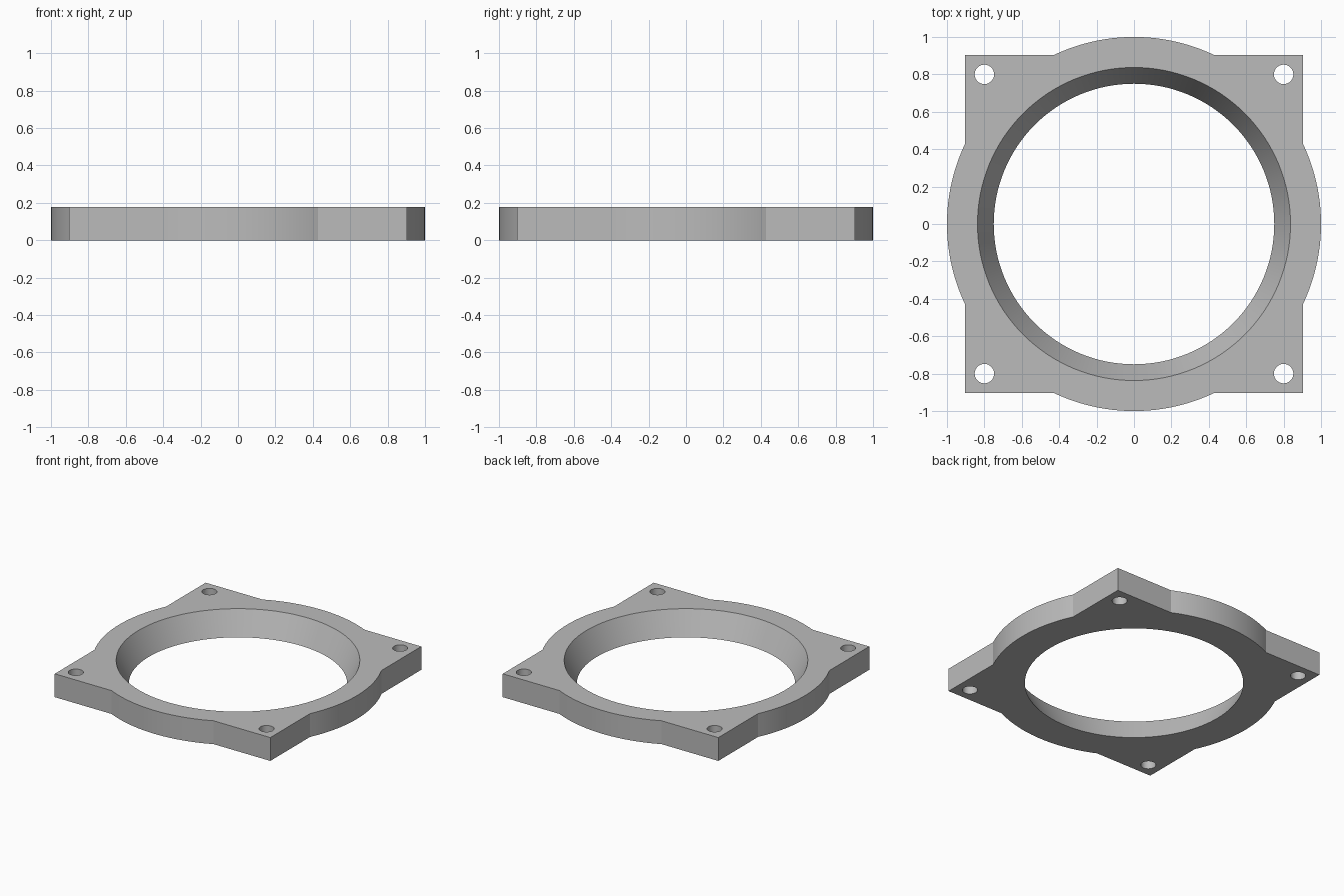
import bpy
import bmesh
from math import acos, cos, sin, pi, radians
from mathutils import Matrix, Vector

default = bpy.data.objects.get("Cube")
if default:
    bpy.data.objects.remove(default, do_unlink=True)

HEIGHT = 0.177
HALF = 0.904            # half width of the square flange
ARC_STEPS = 24          # segments of each bulging side
BORE_LOW, BORE_HIGH = 0.75, 0.837
HOLE_AT, HOLE_R = 0.8, 0.052
MARGIN = 0.05           # how far cutters stick out

grey = bpy.data.materials.new("light_grey")
grey.use_nodes = True
colour = (0.5, 0.5, 0.5, 1)
grey.diffuse_color = colour
grey.node_tree.nodes["Principled BSDF"].inputs["Base Color"].default_value = colour


def make_object(name, bm):
    bmesh.ops.recalc_face_normals(bm, faces=bm.faces)
    mesh = bpy.data.meshes.new(name)
    bm.to_mesh(mesh)
    bm.free()
    mesh.materials.append(grey)
    obj = bpy.data.objects.new(name, mesh)
    bpy.context.collection.objects.link(obj)
    return obj


def cutter(name, x, y, r_low, r_high, segments):
    """Round cutter whose radii are given at the bottom and top of the plate."""
    extra = (r_high - r_low) * MARGIN / HEIGHT
    bm = bmesh.new()
    bmesh.ops.create_cone(
        bm, cap_ends=True, segments=segments,
        radius1=r_low - extra, radius2=r_high + extra,
        depth=HEIGHT + 2 * MARGIN,
        matrix=Matrix.Translation((x, y, HEIGHT / 2)))
    obj = make_object(name, bm)
    obj.hide_render = True
    return obj


# Flange plate: a square merged with a wider disc, one side per quarter turn
half_arc = acos(HALF)
bm = bmesh.new()
outline = []
for quarter in range(4):
    turn = Matrix.Rotation(quarter * pi / 2, 3, "Z")
    side = []
    for i in range(ARC_STEPS + 1):
        a = half_arc * (2 * i / ARC_STEPS - 1)
        side.append(Vector((cos(a), sin(a), 0)))
    side.append(Vector((HALF, HALF, 0)))
    outline += [bm.verts.new(turn @ p) for p in side]
base = bm.faces.new(outline)
top = bmesh.ops.extrude_face_region(bm, geom=[base])["geom"]
bmesh.ops.translate(bm, vec=(0, 0, HEIGHT),
                    verts=[g for g in top if isinstance(g, bmesh.types.BMVert)])
plate = make_object("flange_plate", bm)

# Tapered centre bore and four corner bolt holes
cutters = [cutter("bore_cutter", 0, 0, BORE_LOW, BORE_HIGH, 128)]
for sx in (-1, 1):
    for sy in (-1, 1):
        cutters.append(cutter("bolt_hole_cutter", sx * HOLE_AT, sy * HOLE_AT,
                              HOLE_R, HOLE_R, 32))

bpy.ops.object.select_all(action="DESELECT")
plate.select_set(True)
bpy.context.view_layer.objects.active = plate
for c in cutters:
    mod = plate.modifiers.new(c.name, "BOOLEAN")
    mod.operation = "DIFFERENCE"
    mod.solver = "EXACT"
    mod.object = c
    bpy.ops.object.modifier_apply(modifier=mod.name)
for c in cutters:
    bpy.data.objects.remove(c, do_unlink=True)

# Smooth the round walls, keep the rims and arc ends crisp
bpy.ops.object.shade_smooth_by_angle(angle=radians(20))
